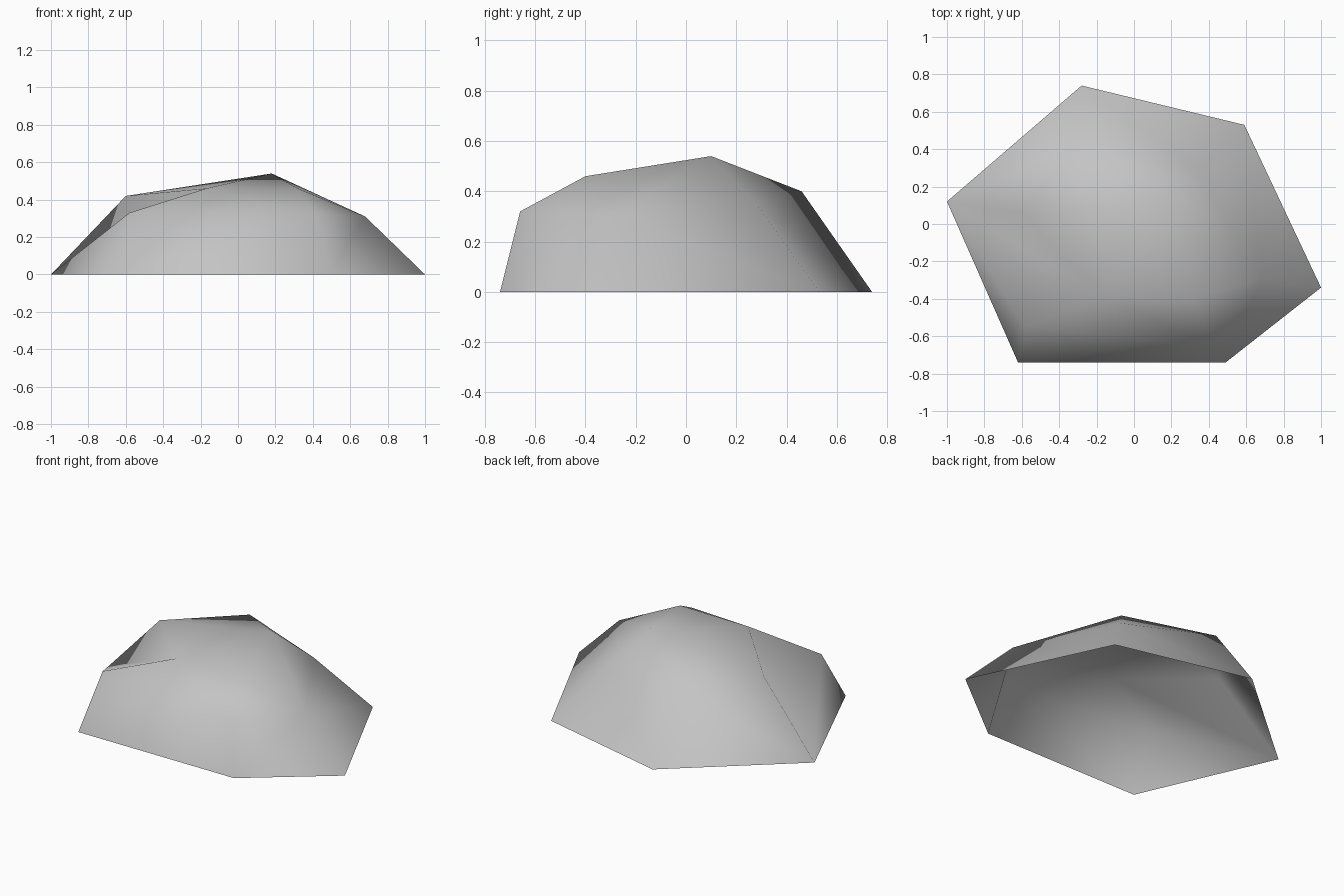
import bpy
import bmesh

cube = bpy.data.objects.get("Cube")
if cube:
    bpy.data.objects.remove(cube, do_unlink=True)

# Stone material
stone = bpy.data.materials.new("stone grey")
stone.use_nodes = True
grey = (0.55, 0.55, 0.55, 1)
stone.diffuse_color = grey
stone.node_tree.nodes["Principled BSDF"].inputs["Base Color"].default_value = grey

# Corners: ground outline, shoulder above each ground corner, crown
ground = [(-1, 0.12), (-0.28, 0.74), (0.59, 0.53), (1, -0.34), (0.49, -0.74), (-0.62, -0.74)]
shoulder = [(-0.6, 0.06, 0.42), (-0.24, 0.46, 0.40), (0.34, 0.28, 0.35),
            (0.68, -0.29, 0.31), (0.42, -0.66, 0.32), (-0.58, -0.55, 0.33)]
crown = [(0.18, 0.1, 0.54), (-0.17, -0.39, 0.46), (0.32, -0.40, 0.46)]

# Faceted shell stretched over the corners, open underneath
bm = bmesh.new()
low = [bm.verts.new((x, y, 0)) for x, y in ground]
mid = [bm.verts.new(corner) for corner in shoulder]
for corner in crown:
    bm.verts.new(corner)
bmesh.ops.convex_hull(bm, input=bm.verts[:])
underside = [f for f in bm.faces if all(v.co.z < 0.01 for v in f.verts)]
bmesh.ops.delete(bm, geom=underside, context="FACES")
bmesh.ops.recalc_face_normals(bm, faces=bm.faces[:])
if sum(f.normal.z for f in bm.faces) < 0:
    bmesh.ops.reverse_faces(bm, faces=bm.faces[:])

# Chipped hollows: turn three ridges into valleys
for a, b in [(mid[0], mid[5]), (low[2], mid[1]), (low[3], mid[4])]:
    ridge = bm.edges.get((a, b))
    if ridge:
        bmesh.utils.edge_rotate(ridge, True)
for face in bm.faces:
    face.smooth = True

mesh = bpy.data.meshes.new("boulder")
bm.to_mesh(mesh)
bm.free()
mesh.materials.append(stone)
boulder = bpy.data.objects.new("boulder", mesh)
bpy.context.collection.objects.link(boulder)
